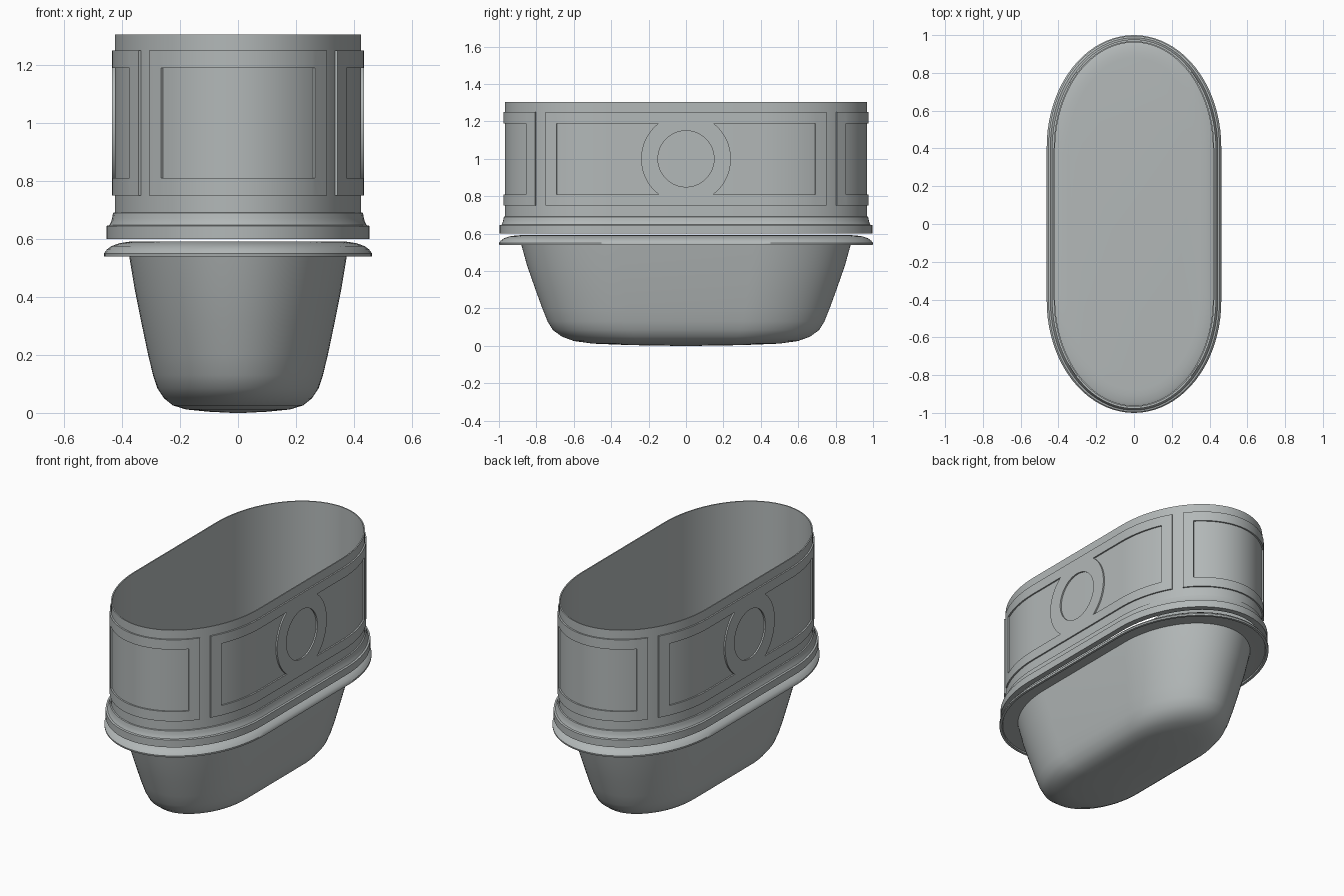
import bpy, bmesh, math

if "Cube" in bpy.data.objects:
    bpy.data.objects.remove(bpy.data.objects["Cube"])

mat = bpy.data.materials.new("stone_grey")
mat.diffuse_color = (0.45, 0.48, 0.48, 1)
mat.use_nodes = True
mat.node_tree.nodes["Principled BSDF"].inputs["Base Color"].default_value = mat.diffuse_color

C = 0.41          # share of the half length that is straight
A, L = 0.425, 0.968   # half width and half length of the upper wall
N = 40            # segments per rounded end


def outline(a, l):
    """Long oval: straight sides and elliptical ends."""
    c = l * C
    pts = []
    for sgn in (1, -1):
        for i in range(N + 1):
            t = math.pi * i / N
            pts.append((sgn * a * math.cos(t), sgn * (c + (l - c) * math.sin(t))))
    return pts


def finish(name, bm, angle=35, thickness=0):
    bmesh.ops.remove_doubles(bm, verts=bm.verts, dist=1e-5)
    bmesh.ops.recalc_face_normals(bm, faces=bm.faces)
    me = bpy.data.meshes.new(name)
    bm.to_mesh(me)
    bm.free()
    ob = bpy.data.objects.new(name, me)
    bpy.context.collection.objects.link(ob)
    me.materials.append(mat)
    bpy.ops.object.select_all(action='DESELECT')
    ob.select_set(True)
    bpy.context.view_layer.objects.active = ob
    if thickness:
        m = ob.modifiers.new("thickness", 'SOLIDIFY')
        m.thickness = thickness
        m.offset = 0
        bpy.ops.object.modifier_apply(modifier=m.name)
    bpy.ops.object.shade_smooth_by_angle(angle=math.radians(angle))
    return ob


def loft(name, rings, closed=False):
    """Skin ovals (half width, half length, z); closed joins last to first."""
    bm = bmesh.new()
    loops = [[bm.verts.new((x, y, z)) for x, y in outline(a, l)] for a, l, z in rings]
    pairs = list(zip(loops, loops[1:]))
    if closed:
        pairs.append((loops[-1], loops[0]))
    else:
        bm.faces.new(loops[0])
        bm.faces.new(loops[-1])
    for p, q in pairs:
        for i in range(len(p)):
            j = (i + 1) % len(p)
            bm.faces.new((p[i], p[j], q[j], q[i]))
    return finish(name, bm)


# tapered basin with a rounded underside
loft("basin", [(0.02, 0.05, 0), (0.10, 0.30, 0.004), (0.18, 0.50, 0.012),
               (0.225, 0.60, 0.026), (0.255, 0.665, 0.05), (0.278, 0.712, 0.085),
               (0.293, 0.74, 0.13), (0.31, 0.768, 0.20), (0.333, 0.808, 0.31),
               (0.357, 0.85, 0.43), (0.377, 0.883, 0.55)])

# rim: lid with a rounded lip
loft("basin_rim", [(0.37, 0.875, 0.55), (0.445, 0.98, 0.548), (0.448, 0.983, 0.54),
                   (0.462, 0.998, 0.54), (0.462, 1.0, 0.55), (0.453, 0.99, 0.563),
                   (0.437, 0.973, 0.575), (0.41, 0.945, 0.585), (0.38, 0.91, 0.59),
                   (0.35, 0.88, 0.592)])

# upper wall, open at top and bottom, with base moulding
loft("upper_wall", [(0.418, 0.961, 0.60), (0.453, 0.996, 0.60), (0.453, 0.996, 0.645),
                    (0.443, 0.986, 0.648), (0.438, 0.981, 0.658), (0.434, 0.977, 0.672),
                    (0.431, 0.974, 0.69), (A, L, 0.692), (A, L, 1.305),
                    (0.418, 0.961, 1.305)], closed=True)

OFF = 0.0035      # plates straddle the wall surface and stand slightly proud


def on_side(sgn):
    def f(u, z):
        c, l = L * C, L + OFF
        t = max(0, abs(u) - c) / (l - c)
        return (sgn * (A + OFF) * math.sqrt(1 - t * t), u, z)
    return f


def on_end(sgn):
    def f(u, z):
        c = L * C
        return (u, sgn * (c + (L + OFF - c) * math.sqrt(1 - (u / (A + OFF)) ** 2)), z)
    return f


def frame(name, place, outer, inner, medallion):
    """Raised frame wrapped on the wall, optionally with a central ring."""
    bm = bmesh.new()
    n = 60
    us = [-outer] + [-inner + 2 * inner * i / n for i in range(n + 1)] + [outer]
    zs = (0.75, 0.81, 1.19, 1.25)
    for i, (u, v) in enumerate(zip(us, us[1:])):
        for k in range(3):
            if k == 1 and 0 < i < len(us) - 2:
                continue      # opening of the frame
            bm.faces.new([bm.verts.new(place(p, q)) for p, q in
                          ((u, zs[k]), (v, zs[k]), (v, zs[k + 1]), (u, zs[k + 1]))])
    finish(name, bm, 35, 0.011)
    if medallion:
        bm = bmesh.new()
        m = 96
        rings = []
        for r in (0.15, 0.24):
            rings.append([bm.verts.new(place(
                r * math.cos(2 * math.pi * i / m),
                1 + max(-0.19, min(0.19, r * math.sin(2 * math.pi * i / m)))))
                for i in range(m)])
        for i in range(m):
            j = (i + 1) % m
            bm.faces.new((rings[0][i], rings[0][j], rings[1][j], rings[1][i]))
        finish(name + "_ring", bm, 35, 0.011)


for sgn, side, end in ((1, "right", "back"), (-1, "left", "front")):
    frame(side + "_frame", on_side(sgn), 0.75, 0.69, True)
    frame(end + "_frame", on_end(sgn), 0.303, 0.262, False)
